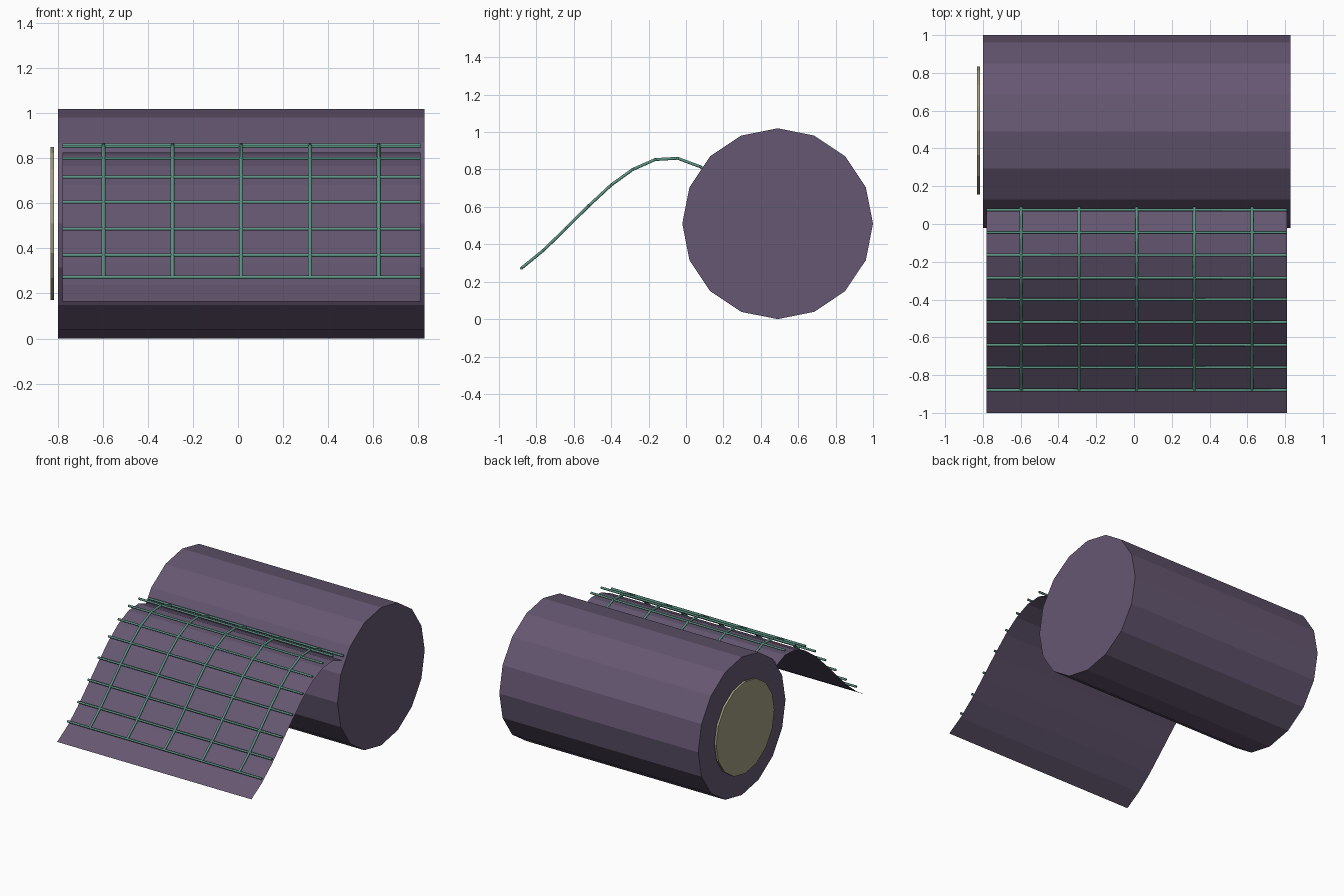
import bpy, bmesh, math
from mathutils import Matrix

if "Cube" in bpy.data.objects:
    bpy.data.objects.remove(bpy.data.objects["Cube"])


def material(name, rgb):
    m = bpy.data.materials.new(name)
    m.diffuse_color = (*rgb, 1)
    m.use_nodes = True
    m.node_tree.nodes["Principled BSDF"].inputs["Base Color"].default_value = m.diffuse_color
    return m


PURPLE = material("plum fabric", (0.13, 0.095, 0.165))
GREEN = material("green cord", (0.11, 0.29, 0.23))
CREAM = material("cream", (0.36, 0.33, 0.22))


def add_mesh(name, bm, mat):
    bmesh.ops.recalc_face_normals(bm, faces=bm.faces)
    me = bpy.data.meshes.new(name)
    bm.to_mesh(me)
    bm.free()
    me.materials.append(mat)
    ob = bpy.data.objects.new(name, me)
    bpy.context.collection.objects.link(ob)
    return ob


def x_cylinder(name, x0, x1, y, z, r, mat):
    bm = bmesh.new()
    place = Matrix.Translation(((x0 + x1) / 2, y, z)) @ Matrix.Rotation(math.pi / 2, 4, 'Y')
    bmesh.ops.create_cone(bm, cap_ends=True, segments=16, radius1=r, radius2=r,
                          depth=x1 - x0, matrix=place)
    return add_mesh(name, bm, mat)


def rods(name, paths, r, mat):
    cu = bpy.data.curves.new(name, 'CURVE')
    cu.dimensions = '3D'
    cu.bevel_depth = r
    cu.bevel_resolution = 1
    cu.use_fill_caps = True
    for path in paths:
        s = cu.splines.new('POLY')
        s.points.add(len(path) - 1)
        for p, co in zip(s.points, path):
            p.co = (*co, 1)
    cu.materials.append(mat)
    ob = bpy.data.objects.new(name, cu)
    bpy.context.collection.objects.link(ob)


# Roll body and its round end patch
x_cylinder("roll", -0.80, 0.828, 0.49, 0.51, 0.51, PURPLE)
x_cylinder("end_disc", -0.832, -0.816, 0.495, 0.51, 0.34, CREAM)

# Side profile (y, z) shared by the grid and the loose sheet
profile = [(0.19, 0.74), (0.075, 0.815), (-0.045, 0.86), (-0.165, 0.853), (-0.285, 0.80),
           (-0.40, 0.717), (-0.52, 0.606), (-0.64, 0.487), (-0.76, 0.370),
           (-0.88, 0.272), (-1.0, 0.20)]
X0, X1 = -0.78, 0.81

# Unrolled sheet, just under the grid
bm = bmesh.new()
rows = [[bm.verts.new((x, y, z - 0.035)) for x in (X0, X1)] for y, z in profile]
for a, b in zip(rows, rows[1:]):
    bm.faces.new((a[0], b[0], b[1], a[1]))
add_mesh("sheet", bm, PURPLE)

# Grid of cords: straight across and following the curve
grid = profile[1:-1]
rods("cross_cords", [[(X0, y, z), (X1, y, z)] for y, z in grid], 0.008, GREEN)
rods("long_cords", [[(x, y, z) for y, z in profile[:-1]]
                    for x in (-0.597, -0.291, 0.014, 0.32, 0.625)], 0.009, GREEN)
